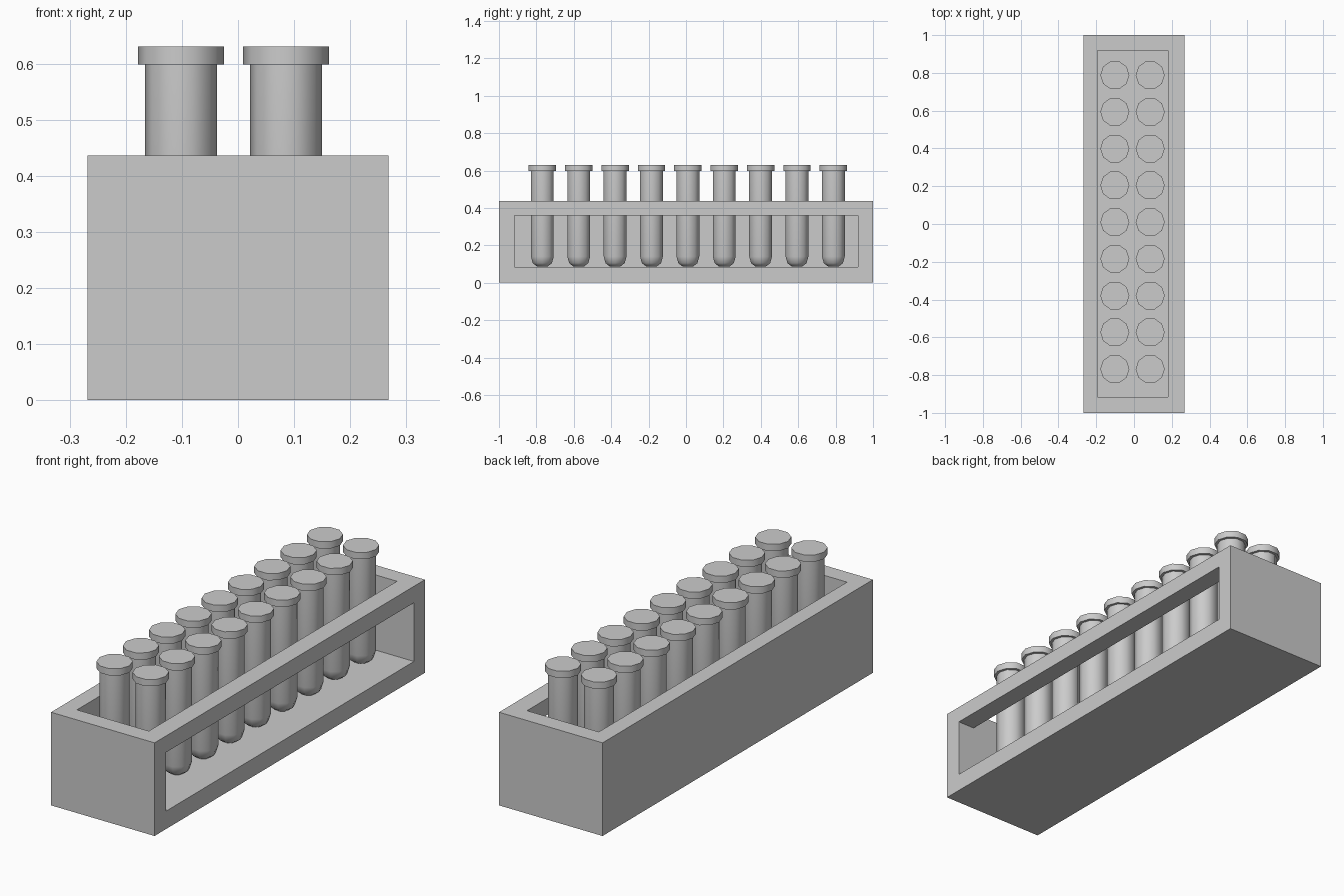
import bpy, bmesh, math

if "Cube" in bpy.data.objects:
    bpy.data.objects.remove(bpy.data.objects["Cube"])


def add_object(name, bm):
    bmesh.ops.recalc_face_normals(bm, faces=bm.faces)
    mesh = bpy.data.meshes.new(name)
    bm.to_mesh(mesh)
    bm.free()
    obj = bpy.data.objects.new(name, mesh)
    bpy.context.collection.objects.link(obj)
    return obj


def extrude_y(name, outline, y0, y1):
    """Prism: an x-z outline swept along y."""
    bm = bmesh.new()
    face = bm.faces.new([bm.verts.new((x, y0, z)) for x, z in outline])
    moved = bmesh.ops.extrude_face_region(bm, geom=[face])["geom"]
    verts = [v for v in moved if isinstance(v, bmesh.types.BMVert)]
    bmesh.ops.translate(bm, verts=verts, vec=(0, y1 - y0, 0))
    return add_object(name, bm)


def lathe(name, profile, sides=10):
    """Closed low-sided solid from (radius, z) points, bottom to top."""
    bm = bmesh.new()
    rings = []
    for r, z in profile:
        angles = [2 * math.pi * i / sides for i in range(sides)]
        rings.append([bm.verts.new((r * math.cos(a), r * math.sin(a), z)) for a in angles])
    for low, high in zip(rings, rings[1:]):
        for i in range(sides):
            j = (i + 1) % sides
            bm.faces.new((low[i], low[j], high[j], high[i]))
    bm.faces.new(rings[0])
    bm.faces.new(rings[-1])
    return add_object(name, bm)


# Rack: solid block, hollowed from the top and opened on the +x side
rack = extrude_y("rack", [(-0.268, 0), (0.268, 0), (0.268, 0.436), (-0.268, 0.436)], -1, 1)
cutter = extrude_y("rack_cutter",
                   [(-0.192, 0.084), (0.4, 0.084), (0.4, 0.359),
                    (0.18, 0.359), (0.18, 0.6), (-0.192, 0.6)], -0.917, 0.919)
cutter.hide_render = True
cut = rack.modifiers.new("hollow", 'BOOLEAN')
cut.operation = 'DIFFERENCE'
cut.solver = 'EXACT'
cut.object = cutter
bpy.context.view_layer.objects.active = rack
bpy.ops.object.modifier_apply(modifier=cut.name)
bpy.data.objects.remove(cutter)

# Test tube with rounded foot and wider flat cap
tube = lathe("test_tube", [(0.030, 0.087), (0.054, 0.105), (0.064, 0.140),
                           (0.064, 0.598), (0.0768, 0.598), (0.0768, 0.630)])
bpy.ops.object.select_all(action='DESELECT')
tube.select_set(True)
bpy.context.view_layer.objects.active = tube
bpy.ops.object.shade_smooth_by_angle(angle=math.radians(40))

# Two rows of nine tubes
for row, x in enumerate((-0.1015, 0.0857)):
    for i in range(9):
        obj = tube if row == i == 0 else tube.copy()
        if obj is not tube:
            bpy.context.collection.objects.link(obj)
        obj.name = f"test_tube_{row + 1}_{i + 1}"
        obj.location = (x, -0.768 + 0.1945 * i, 0)
